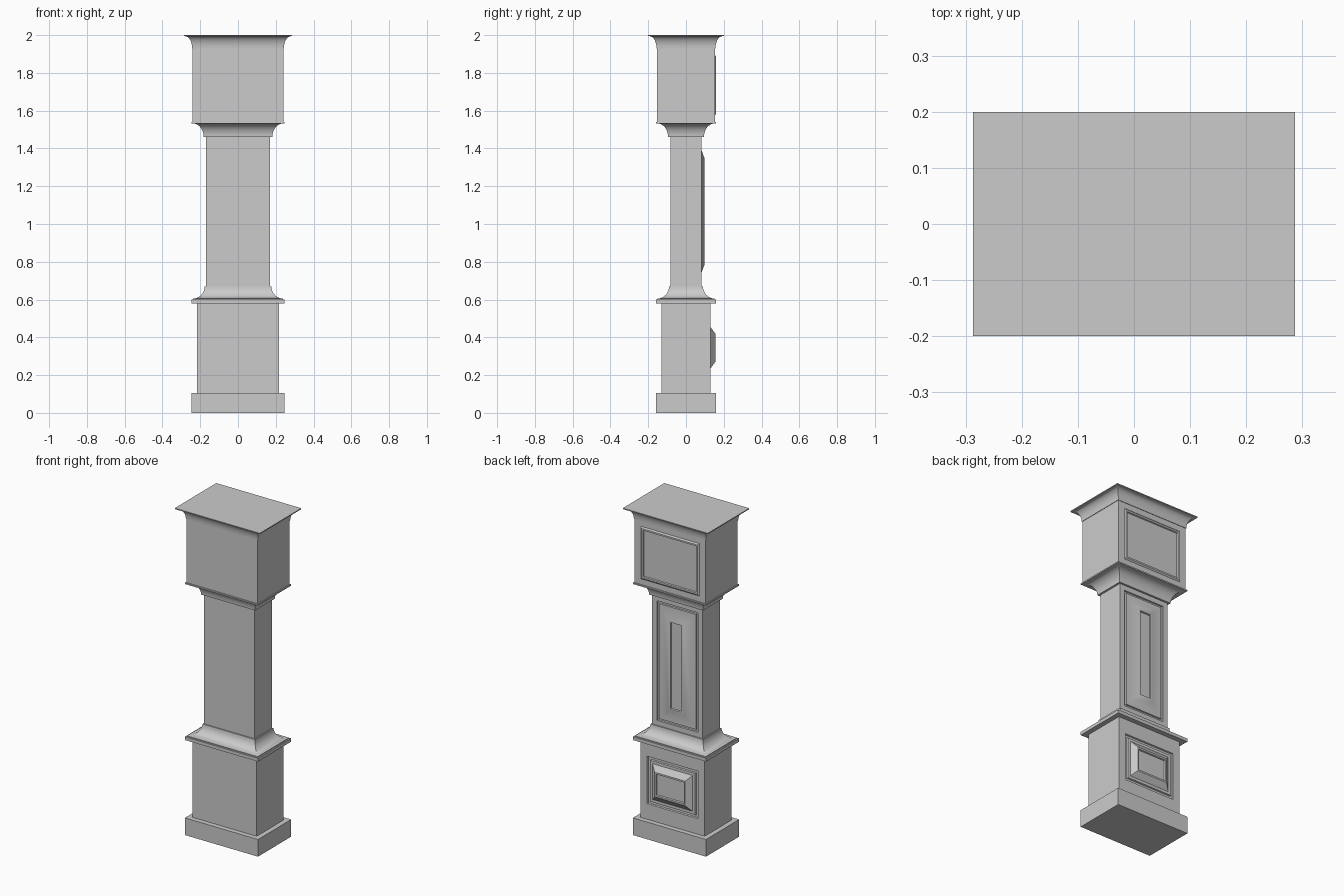
import bpy, bmesh, math

cube = bpy.data.objects.get("Cube")
if cube:
    bpy.data.objects.remove(cube)

GREY = (0.6, 0.6, 0.6, 1)
mat = bpy.data.materials.new("plain grey")
mat.use_nodes = True
mat.diffuse_color = GREY
mat.node_tree.nodes["Principled BSDF"].inputs["Base Color"].default_value = GREY

EXTRA = 0.087  # the case is wider than deep by this much on each side


def add_ring(bm, coords):
    return [bm.verts.new(c) for c in coords]


def bridge(bm, a, b):
    for i in range(4):
        j = (i + 1) % 4
        bm.faces.new((a[i], a[j], b[j], b[i]))


def make_part(name, profile, panel=None):
    """Stack rectangles of (half depth, height); optionally mould a panel in the +y face."""
    bm = bmesh.new()
    rings = []
    for d, z in profile:
        w = d + EXTRA
        rings.append(add_ring(bm, [(-w, -d, z), (w, -d, z), (w, d, z), (-w, d, z)]))
    for a, b in zip(rings, rings[1:]):
        bridge(bm, a, b)
    bm.faces.new(rings[0][::-1])
    bm.faces.new(rings[-1])

    if panel:
        lo, hi = rings[0], rings[1]
        loop = [lo[2], lo[3], hi[3], hi[2]]
        face = next(f for f in bm.faces if set(f.verts) == set(loop))
        bm.faces.remove(face)
        y = profile[0][0]
        for half, z0, z1, out in panel:
            ring = add_ring(bm, [(half, y + out, z0), (-half, y + out, z0),
                                 (-half, y + out, z1), (half, y + out, z1)])
            bridge(bm, loop, ring)
            loop = ring
        bm.faces.new(loop)

    bmesh.ops.recalc_face_normals(bm, faces=bm.faces)
    mesh = bpy.data.meshes.new(name)
    bm.to_mesh(mesh)
    bm.free()
    mesh.materials.append(mat)
    obj = bpy.data.objects.new(name, mesh)
    bpy.context.collection.objects.link(obj)
    bpy.ops.object.select_all(action='DESELECT')
    obj.select_set(True)
    bpy.context.view_layer.objects.active = obj
    bpy.ops.object.shade_smooth_by_angle(angle=math.radians(30))


def cove(d0, z0, d1, z1, steps=8):
    """Hollow quarter curve, upright at the narrow end and level at the wide end."""
    points = []
    for i in range(steps + 1):
        t = math.pi / 2 * i / steps
        points.append((d0 + (d1 - d0) * (1 - math.cos(t)), z0 + (z1 - z0) * math.sin(t)))
    return points


# Plinth and lower case
make_part("plinth", [(0.16, 0), (0.16, 0.105)])
make_part("lower_case", [(0.13, 0.105), (0.13, 0.58)], [
    (0.171, 0.20, 0.49, 0), (0.168, 0.203, 0.487, -0.008),
    (0.155, 0.216, 0.474, -0.008), (0.152, 0.219, 0.471, 0),
    (0.135, 0.236, 0.454, 0), (0.103, 0.27, 0.42, 0.025),
    (0.095, 0.28, 0.41, 0.025), (0.092, 0.283, 0.407, 0.017)])

# Waist moulding, stepped at its foot
skirt = cove(0.09, 0.67, 0.152, 0.605)[::-1]
make_part("waist_moulding", [(0.16, 0.58), (0.16, 0.60), (0.152, 0.60)] + skirt)

# Trunk
make_part("trunk", [(0.083, 0.67), (0.083, 1.46)], [
    (0.138, 0.70, 1.43, 0), (0.136, 0.702, 1.428, -0.008),
    (0.126, 0.712, 1.418, -0.008), (0.124, 0.714, 1.416, 0),
    (0.095, 0.745, 1.388, 0), (0.05, 0.788, 1.345, 0.016),
    (0.036, 0.802, 1.331, 0.016), (0.033, 0.805, 1.328, 0.008)])

# Moulding under the hood
make_part("hood_support", cove(0.095, 1.46, 0.15, 1.532) + [(0.16, 1.532), (0.16, 1.54)])

# Hood and flared cornice
make_part("hood", [(0.153, 1.54), (0.153, 1.93)], [
    (0.198, 1.575, 1.895, 0), (0.190, 1.583, 1.887, 0.007),
    (0.180, 1.593, 1.877, 0.007), (0.177, 1.596, 1.874, 0)])
make_part("cornice", cove(0.156, 1.93, 0.192, 1.994) + [(0.2, 1.994), (0.2, 2.0)])
